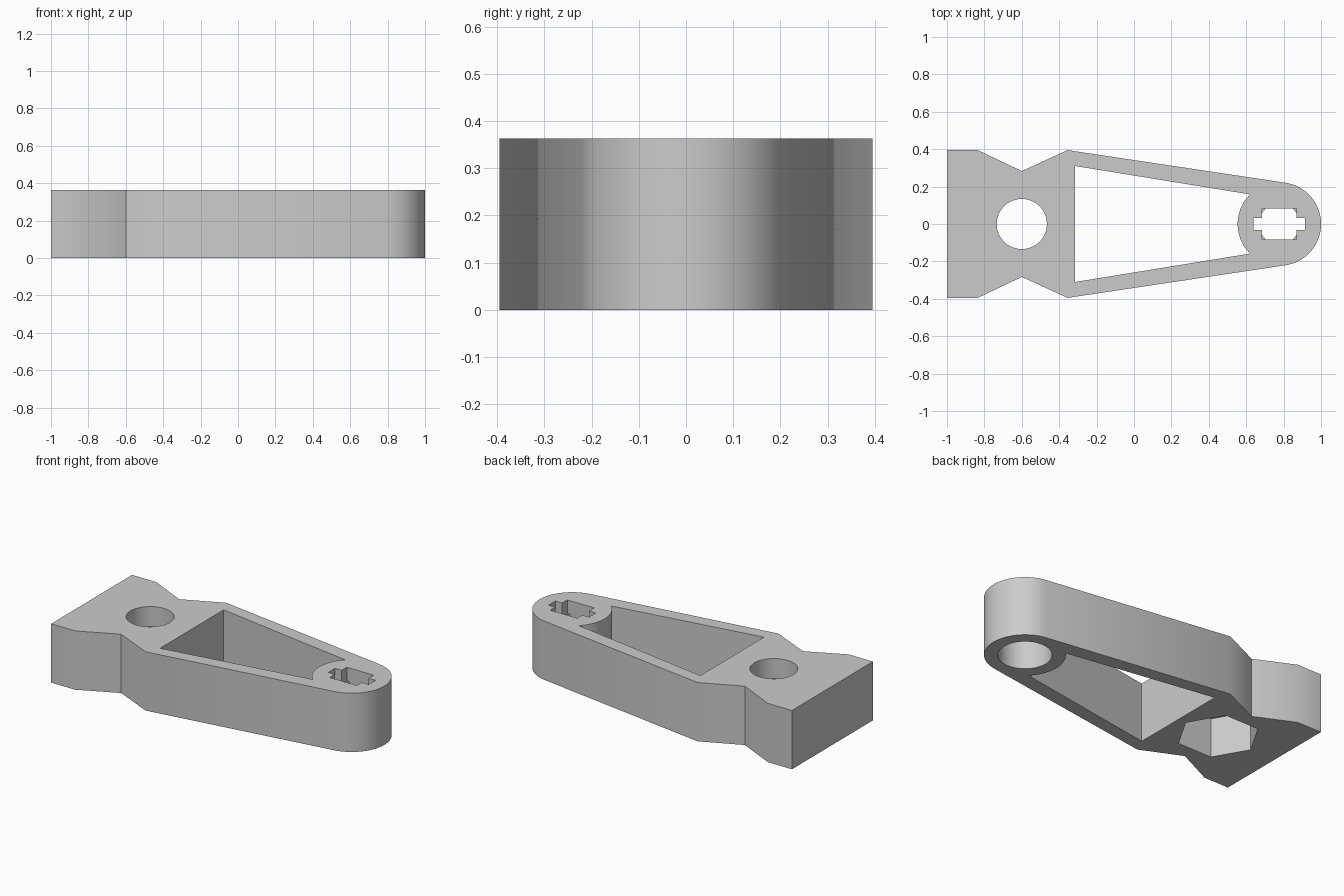
import bpy
import bmesh
from math import sin, cos, pi, radians, acos

cube = bpy.data.objects.get("Cube")
if cube:
    bpy.data.objects.remove(cube, do_unlink=True)

HEIGHT = 0.363
BOSS_X, BOSS_R = 0.777, 0.223
BOLT_X = -0.6

grey = bpy.data.materials.new("plain grey")
grey.use_nodes = True
grey.diffuse_color = (0.6, 0.6, 0.6, 1)
grey.node_tree.nodes["Principled BSDF"].inputs["Base Color"].default_value = (0.6, 0.6, 0.6, 1)


def arc(cx, r, start, end, n):
    """Points on an arc centred on the x axis, angles in radians."""
    steps = [start + (end - start) * i / n for i in range(n + 1)]
    return [(cx + r * cos(a), r * sin(a)) for a in steps]


def circle(cx, r, n):
    return arc(cx, r, 0, 2 * pi, n)[:-1]


def mirrored(half):
    """Close a half profile by repeating it, reversed, below the x axis."""
    return half + [(x, -y) for x, y in reversed(half) if abs(y) > 1e-5]


def prism(name, profile, z0, z1):
    bm = bmesh.new()
    face = bm.faces.new([bm.verts.new((x, y, z0)) for x, y in profile])
    ext = bmesh.ops.extrude_face_region(bm, geom=[face])
    top = [v for v in ext["geom"] if isinstance(v, bmesh.types.BMVert)]
    bmesh.ops.translate(bm, verts=top, vec=(0, 0, z1 - z0))
    bmesh.ops.recalc_face_normals(bm, faces=bm.faces)
    mesh = bpy.data.meshes.new(name)
    bm.to_mesh(mesh)
    bm.free()
    mesh.materials.append(grey)
    obj = bpy.data.objects.new(name, mesh)
    bpy.context.collection.objects.link(obj)
    return obj


# Lever body: notched clamp block, tapering arms and rounded nose
body_half = [(-1, 0.395), (-0.835, 0.395), (BOLT_X, 0.283), (-0.355, 0.395)]
body_half += arc(BOSS_X, BOSS_R, radians(81.5), 0, 28)
lever = prism("lever_arm", mirrored(body_half), 0, HEIGHT)

# Tapered window, its narrow end following the round boss
meet = acos(-0.157 / BOSS_R)
window_half = [(-0.315, 0.31)] + arc(BOSS_X, BOSS_R, meet, pi, 16)

# Stepped axle slot; its lower layer has clipped corners
w, h = 0.092, 0.083
slot_end = [(0.138, 0.033), (w, 0.033)]
slot_half = slot_end + [(w, h)]
clipped_half = slot_end + [(w, 0.058), (w - 0.02, h)]


def slot_profile(half):
    full = half + [(-x, y) for x, y in reversed(half)]
    return mirrored([(BOSS_X + x, y) for x, y in full])


cutters = [
    prism("window_cutter", mirrored(window_half), -0.1, 0.5),
    prism("bolt_hole_cutter", circle(BOLT_X, 0.134, 64), 0.1, 0.5),
    prism("nut_pocket_cutter", circle(BOLT_X, 0.23, 6), -0.1, 0.24),
    prism("nose_bore_cutter", circle(BOSS_X, 0.148, 64), -0.1, 0.2),
    prism("slot_cutter", slot_profile(slot_half), 0.28, 0.5),
    prism("slot_lower_cutter", slot_profile(clipped_half), 0.15, 0.3),
]

bpy.context.view_layer.objects.active = lever
for cutter in cutters:
    cutter.hide_render = True
    mod = lever.modifiers.new(cutter.name, "BOOLEAN")
    mod.operation = "DIFFERENCE"
    mod.solver = "EXACT"
    mod.object = cutter
    bpy.ops.object.modifier_apply(modifier=mod.name)
    bpy.data.objects.remove(cutter, do_unlink=True)

# Smooth curved walls, crisp edges
bpy.ops.object.select_all(action="DESELECT")
lever.select_set(True)
bpy.ops.object.shade_smooth_by_angle(angle=radians(40))
